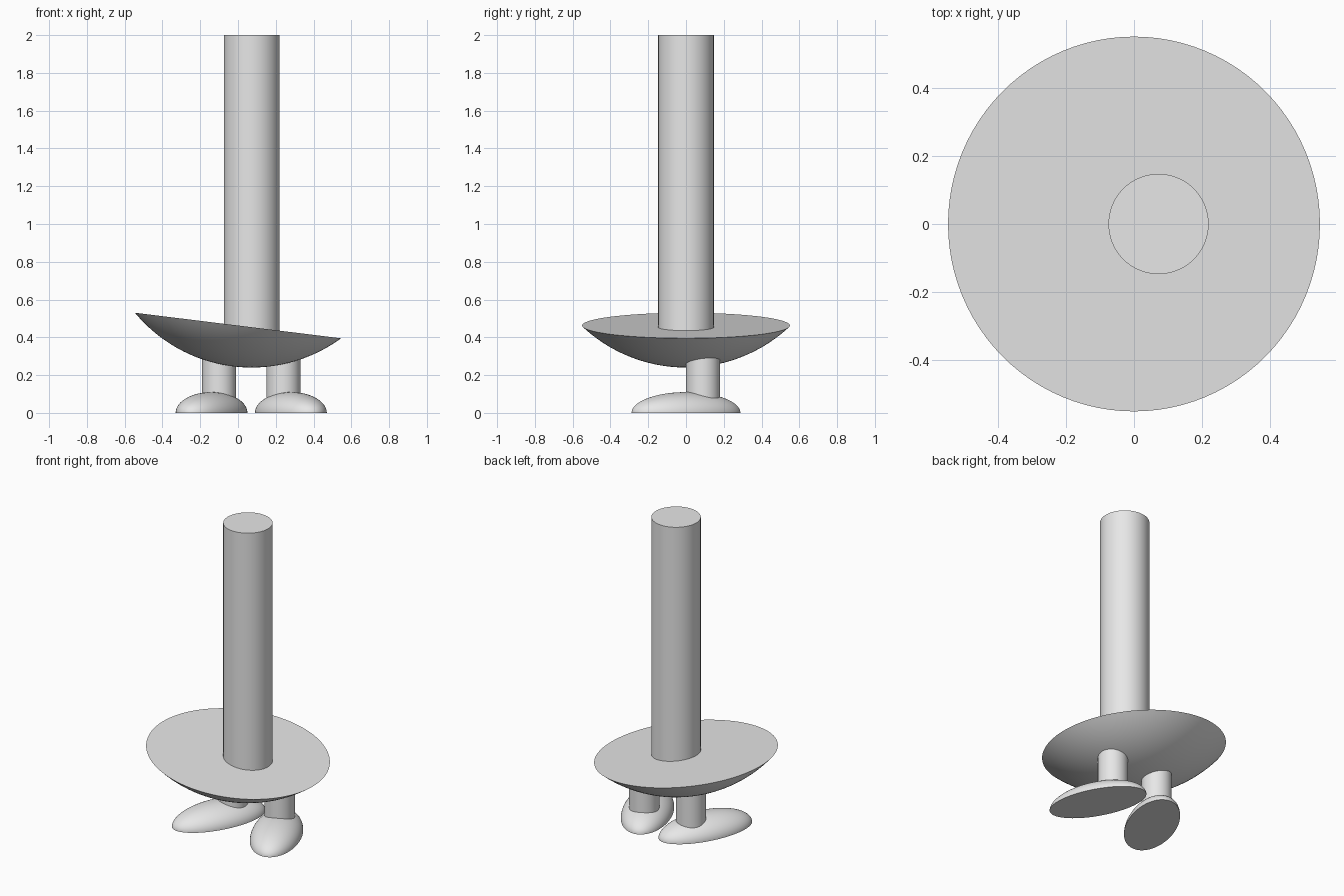
import bpy, bmesh
from math import sin, cos, pi, radians, asin, hypot

cube = bpy.data.objects.get("Cube")
if cube:
    bpy.data.objects.remove(cube)

grey = bpy.data.materials.new("plain_grey")
grey.use_nodes = True
colour = (0.8, 0.8, 0.8, 1)
grey.diffuse_color = colour
grey.node_tree.nodes["Principled BSDF"].inputs["Base Color"].default_value = colour


def lathe(name, profile, location, rotation=(0, 0, 0), scale=(1, 1, 1), steps=96):
    """Spin an (r, z) profile, running from the axis back to the axis, into a solid."""
    bm = bmesh.new()
    verts = [bm.verts.new((r, 0, z)) for r, z in profile]
    edges = [bm.edges.new(pair) for pair in zip(verts, verts[1:])]
    bmesh.ops.spin(bm, geom=verts + edges, cent=(0, 0, 0), axis=(0, 0, 1),
                   angle=2 * pi, steps=steps)
    bmesh.ops.remove_doubles(bm, verts=bm.verts, dist=1e-5)
    bmesh.ops.recalc_face_normals(bm, faces=bm.faces)
    mesh = bpy.data.meshes.new(name)
    bm.to_mesh(mesh)
    bm.free()
    mesh.materials.append(grey)
    obj = bpy.data.objects.new(name, mesh)
    bpy.context.collection.objects.link(obj)
    obj.location, obj.rotation_euler, obj.scale = location, rotation, scale
    bpy.ops.object.select_all(action='DESELECT')
    bpy.context.view_layer.objects.active = obj
    obj.select_set(True)
    bpy.ops.object.shade_smooth_by_angle(angle=radians(35))
    return obj


def cylinder(name, radius, x, y, bottom, top):
    return lathe(name, [(0, bottom), (radius, bottom), (radius, top), (0, top)], (x, y, 0))


# Tilted dish: a spherical cap with a flat top
rim, drop = 0.55, 0.585
ball = hypot(rim, drop)
half_angle = asin(rim / ball)
bowl = [(ball * sin(half_angle * i / 24), drop - ball * cos(half_angle * i / 24))
        for i in range(25)]
lathe("dish", bowl + [(0, 0)], (0, 0, 0.4625), (0, radians(7.06), 0))

# Tall pillar standing on the dish
cylinder("pillar", 0.147, 0.072, 0, 0.36, 2)

# Legs and splayed half-ellipsoid feet, mirrored about the pillar axis
dome = [(0, 0)] + [(cos(pi / 2 * i / 24), sin(pi / 2 * i / 24)) for i in range(24)] + [(0, 1)]
for side, sign in (("left", 1), ("right", -1)):
    cylinder(side + "_leg", 0.09, 0.07 + sign * 0.17, 0.09, 0.03, 0.33)
    lathe(side + "_foot", dome, (0.07 + sign * 0.21, 0, 0),
          (0, 0, sign * radians(25)), (0.152, 0.31, 0.11))
